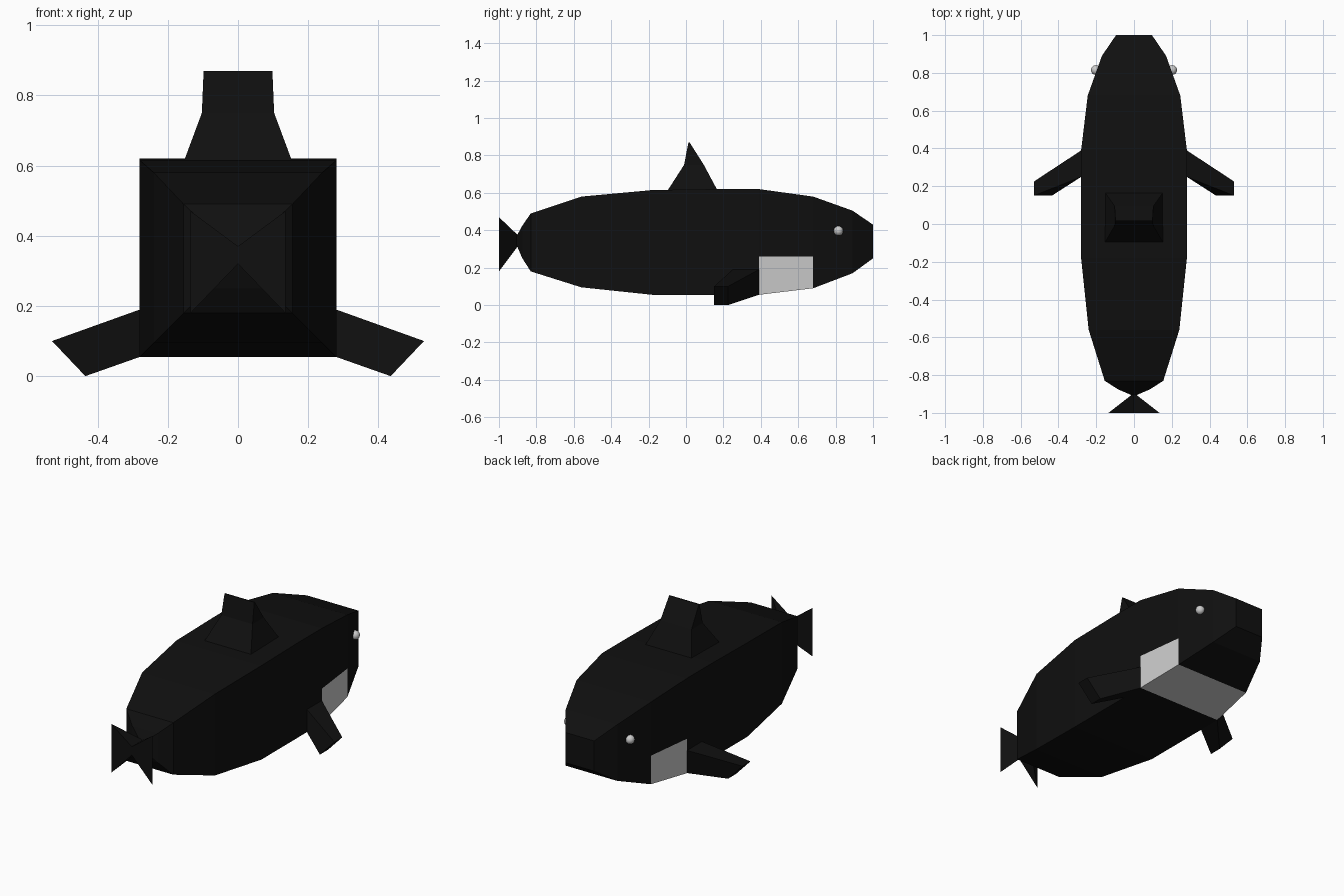
import bpy, bmesh
from mathutils import Vector

if "Cube" in bpy.data.objects:
    bpy.data.objects.remove(bpy.data.objects["Cube"])


def material(name, v):
    m = bpy.data.materials.new(name)
    m.diffuse_color = (v, v, v, 1)
    m.use_nodes = True
    m.node_tree.nodes["Principled BSDF"].inputs["Base Color"].default_value = m.diffuse_color
    return m


BLACK = material("black", 0.005)
WHITE = material("pale", 0.8)


def finish(name, bm, *mats):
    bmesh.ops.recalc_face_normals(bm, faces=bm.faces[:])
    me = bpy.data.meshes.new(name)
    bm.to_mesh(me)
    bm.free()
    ob = bpy.data.objects.new(name, me)
    bpy.context.collection.objects.link(ob)
    for m in mats:
        me.materials.append(m)
    return ob


def loft(rings):
    """Skin a list of equal-length closed rings and cap both ends."""
    bm = bmesh.new()
    vs = [[bm.verts.new(p) for p in r] for r in rings]
    n = len(vs[0])
    for a, b in zip(vs, vs[1:]):
        for i in range(n):
            j = (i + 1) % n
            bm.faces.new((a[i], a[j], b[j], b[i]))
    bm.faces.new(vs[0])
    bm.faces.new(vs[-1])
    return bm


# body: square sections as (y, half width, bottom, top)
sections = [(-0.905, 0.015, 0.32, 0.37), (-0.875, 0.085, 0.25, 0.425),
            (-0.83, 0.155, 0.18, 0.49), (-0.56, 0.24, 0.095, 0.58),
            (-0.18, 0.28, 0.055, 0.615), (0.15, 0.28, 0.055, 0.62),
            (0.39, 0.28, 0.055, 0.62), (0.68, 0.245, 0.09, 0.58),
            (0.89, 0.17, 0.17, 0.505), (1.0, 0.095, 0.25, 0.43)]
bm = loft([[(-w, y, b), (w, y, b), (w, y, t), (-w, y, t)]
           for y, w, b, t in sections])
# pale chest patch: split the sides level, then colour the lower chest
bmesh.ops.bisect_plane(bm, geom=bm.verts[:] + bm.edges[:] + bm.faces[:],
                       plane_co=(0, 0, 0.26), plane_no=(0, 0, 1))
for f in bm.faces:
    c = f.calc_center_median()
    if 0.39 < c.y < 0.68 and c.z < 0.26:
        f.material_index = 1
finish("body", bm, BLACK, WHITE)

# dorsal fin
fin = [(0.155, -0.10, 0.17, 0.61), (0.103, -0.01, 0.095, 0.75),
       (0.098, 0.013, 0.019, 0.87)]
finish("dorsal_fin", loft([[(-w, a, z), (w, a, z), (w, b, z), (-w, b, z)]
                           for w, a, b, z in fin]), BLACK)

for side, s in (("left", -1), ("right", 1)):
    # pectoral fin
    root = [(s * 0.279, y, z) for y, z in
            ((0.25, 0.055), (0.39, 0.055), (0.39, 0.19), (0.25, 0.19))]
    tip = [(s * x, y, z) for x, y, z in
           ((0.435, 0.15, 0), (0.435, 0.225, 0),
            (0.53, 0.225, 0.10), (0.53, 0.15, 0.10))]
    finish(side + "_pectoral_fin", loft([root, tip]), BLACK)

    # tail fluke: wedge widening outwards from the tail joint
    bm = bmesh.new()
    a, b, c, d, e, f = [bm.verts.new(p) for p in (
        (0, -0.895, 0.32), (0, -0.895, 0.37), (0, -1, 0.32), (0, -1, 0.37),
        (s * 0.135, -1, 0.18), (s * 0.135, -1, 0.47))]
    for face in ((a, b, f, e), (c, d, f, e), (a, c, e), (b, d, f), (a, b, d, c)):
        bm.faces.new(face)
    finish(side + "_tail_fluke", bm, BLACK)

    # eye
    bm = bmesh.new()
    bmesh.ops.create_uvsphere(bm, u_segments=16, v_segments=10, radius=0.026)
    bmesh.ops.translate(bm, verts=bm.verts, vec=Vector((s * 0.202, 0.815, 0.397)))
    for face in bm.faces:
        face.smooth = True
    finish(side + "_eye", bm, WHITE)
